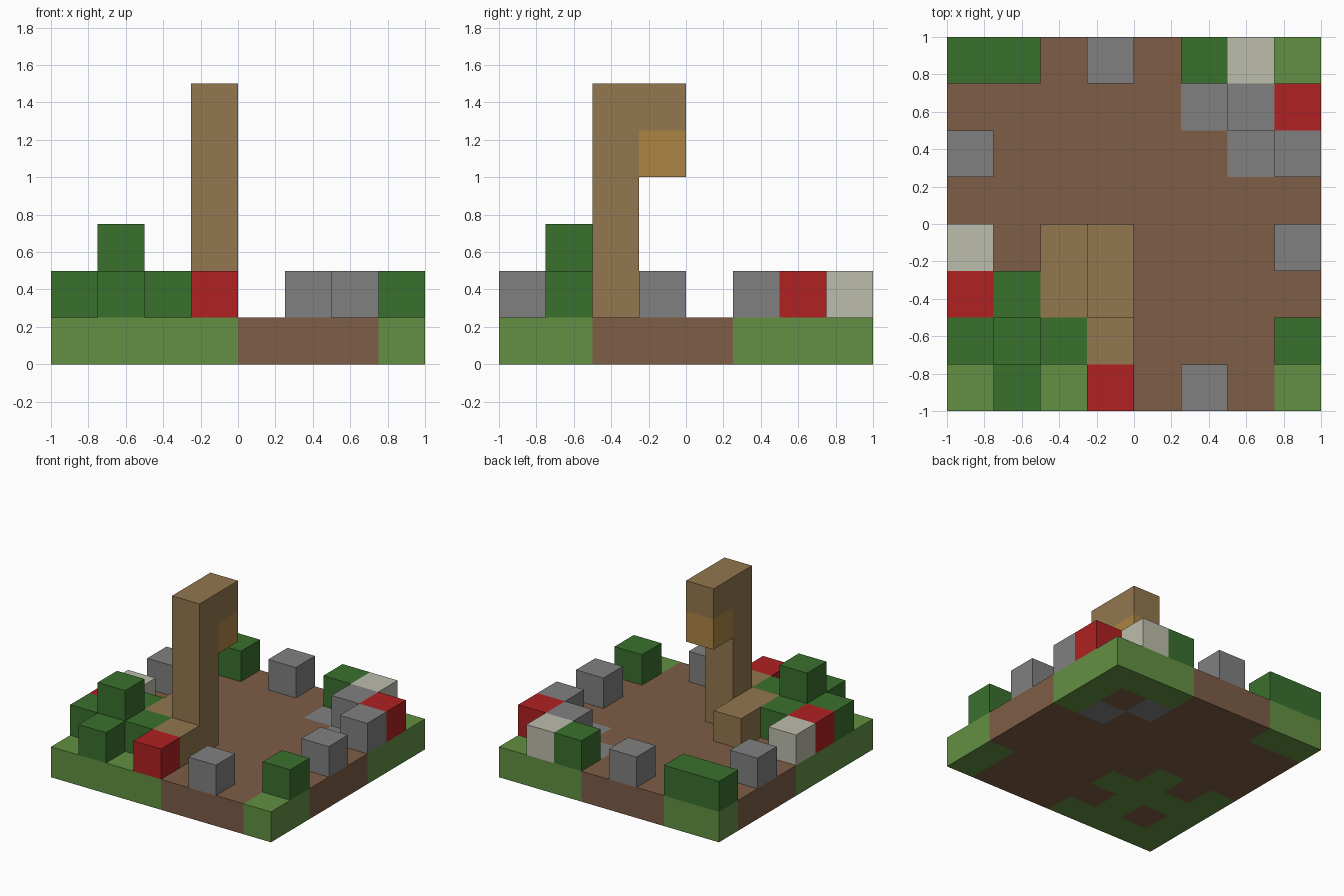
import bpy
import bmesh
from mathutils import Vector

CELL = 0.25
cube = bpy.data.objects.get("Cube")
if cube:
    bpy.data.objects.remove(cube, do_unlink=True)


def linear(v):
    v /= 255
    return v / 12.92 if v <= 0.04045 else ((v + 0.055) / 1.055) ** 2.4


def material(name, r, g, b):
    mat = bpy.data.materials.new(name)
    mat.use_nodes = True
    colour = (linear(r), linear(g), linear(b), 1)
    mat.diffuse_color = colour
    bsdf = next(n for n in mat.node_tree.nodes if n.type == 'BSDF_PRINCIPLED')
    bsdf.inputs["Base Color"].default_value = colour
    bsdf.inputs["Roughness"].default_value = 0.9
    return mat


grass = material("grass_green", 98, 144, 66)
dirt = material("dirt_brown", 125, 93, 70)
leaf = material("leaf_green", 58, 112, 45)
stone = material("stone_grey", 128, 128, 128)
pale = material("pale_cream", 188, 188, 172)
red = material("petal_red", 176, 33, 34)
wood = material("wood_tan", 146, 119, 78)
amber = material("lantern_amber", 173, 132, 67)


def corner(i, j, k):
    return Vector((i * CELL - 1, j * CELL - 1, k * CELL))


AXES = [Vector((1, 0, 0)), Vector((0, 1, 0)), Vector((0, 0, 1))]


def blocks(name, cells, mats, pick=lambda cell: 0):
    """Closed shell around a group of grid cells, without inner walls."""
    cells = set(cells)
    bm = bmesh.new()
    for cell in sorted(cells):
        for a in range(3):
            u, v = AXES[(a + 1) % 3], AXES[(a + 2) % 3]
            for side in (0, 1):
                step = AXES[a] * (1 if side else -1)
                if tuple(int(c + s) for c, s in zip(cell, step)) in cells:
                    continue
                base = Vector(cell) + AXES[a] * side
                ring = [base, base + u, base + u + v, base + v]
                if not side:
                    ring.reverse()
                face = bm.faces.new([bm.verts.new(corner(*p)) for p in ring])
                face.material_index = pick(cell)
    bmesh.ops.remove_doubles(bm, verts=bm.verts, dist=0.001)
    # Join flat neighbours of one colour into larger faces
    bmesh.ops.dissolve_limit(bm, angle_limit=0.01, verts=bm.verts,
                             edges=bm.edges, delimit={'MATERIAL'})
    mesh = bpy.data.meshes.new(name)
    bm.to_mesh(mesh)
    bm.free()
    for m in mats:
        mesh.materials.append(m)
    obj = bpy.data.objects.new(name, mesh)
    bpy.context.collection.objects.link(obj)
    return obj


# Ground slab, back row first: g grass, d dirt, s stone paving
ground = ["ggdddggg",
          "dddddsdg",
          "ddddddsg",
          "dddddddd",
          "gdgddddd",
          "ggggdddd",
          "gdgddddg",
          "ggggdddg"][::-1]
blocks("ground", [(i, j, 0) for i in range(8) for j in range(8)],
       [grass, dirt, stone], lambda c: "gds".index(ground[c[1]][c[0]]))

# Cross-shaped bush with a raised centre
blocks("bush", [(0, 1, 1), (1, 1, 1), (2, 1, 1), (1, 0, 1), (1, 2, 1),
                (1, 1, 2)], [leaf])

# Hedges along the border
blocks("back_hedge", [(0, 7, 1), (1, 7, 1)], [leaf])
blocks("corner_hedge", [(5, 7, 1)], [leaf])
blocks("front_hedge", [(7, 1, 1)], [leaf])

# Wooden post with roots and an overhanging arm
blocks("post", [(3, 2, k) for k in range(1, 6)] + [(3, 3, 5)], [wood])
blocks("front_root", [(3, 1, 1)], [wood])
blocks("side_root", [(2, 2, 1), (2, 3, 1)], [wood])
blocks("lantern", [(3, 3, 4)], [amber])

# Single blocks scattered round the edge
scatter = {
    "rock": (stone, [(5, 0), (7, 3), (7, 5), (6, 6), (3, 7), (0, 5)]),
    "red_flower": (red, [(3, 0), (0, 2), (7, 6)]),
    "pale_flower": (pale, [(0, 3), (6, 7)]),
}
for part, (mat, spots) in scatter.items():
    for n, (i, j) in enumerate(spots, 1):
        blocks(f"{part}_{n}", [(i, j, 1)], [mat])
